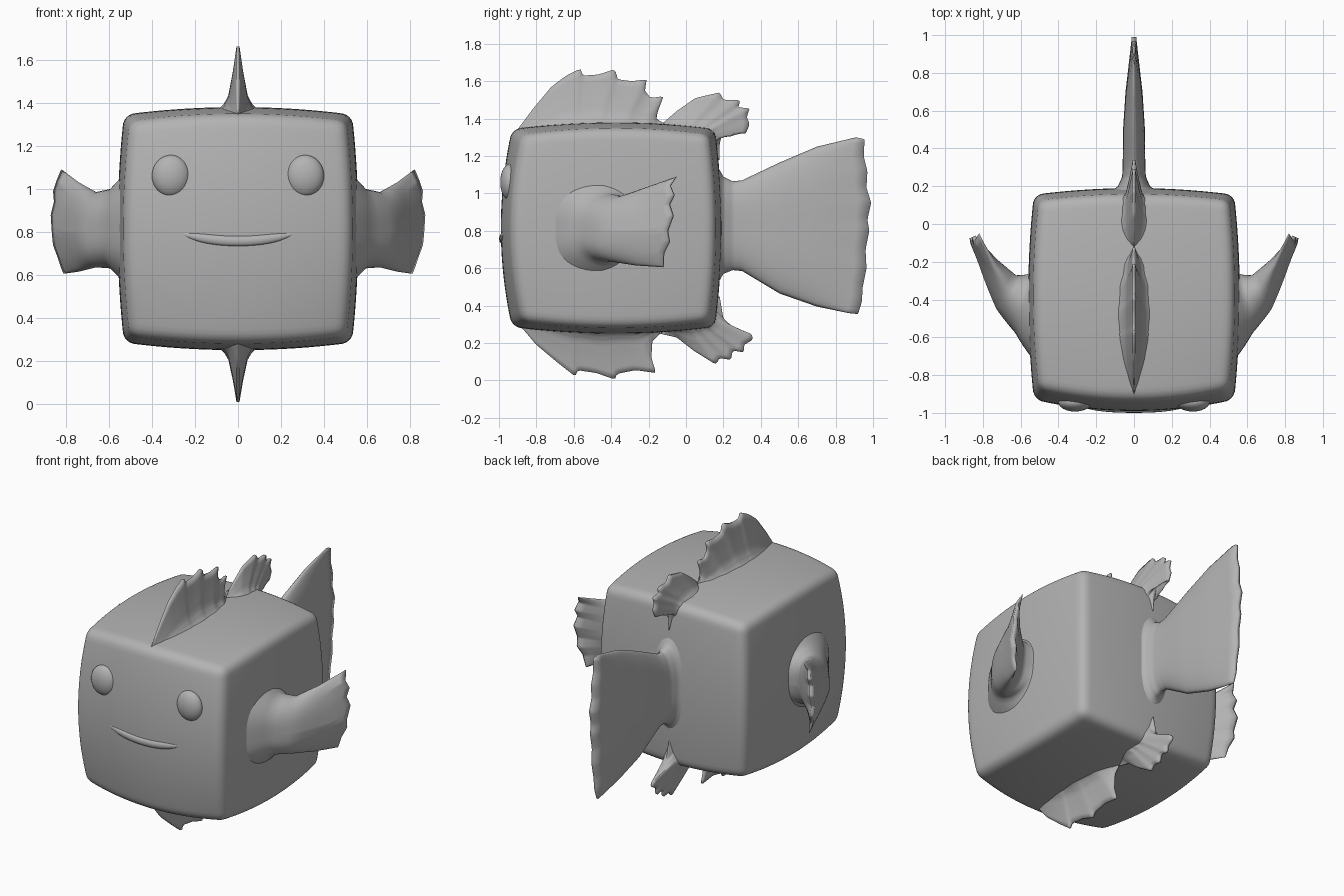
import bpy, bmesh, math
from mathutils import Vector as V

if "Cube" in bpy.data.objects:
    bpy.data.objects.remove(bpy.data.objects["Cube"])

grey = bpy.data.materials.new("plain grey")
grey.diffuse_color = (0.45, 0.45, 0.45, 1)
grey.use_nodes = True
grey.node_tree.nodes["Principled BSDF"].inputs["Base Color"].default_value = grey.diffuse_color


def finish(name, bm):
    bmesh.ops.recalc_face_normals(bm, faces=bm.faces)
    me = bpy.data.meshes.new(name)
    bm.to_mesh(me)
    bm.free()
    ob = bpy.data.objects.new(name, me)
    bpy.context.collection.objects.link(ob)
    me.materials.append(grey)
    for p in me.polygons:
        p.use_smooth = True
    return ob


# Body: bulging cube with rounded edges
def swell(p):
    """Map a point of the unit cube to the pillow-shaped body."""
    u, v, w = p
    bx = (2 - v * v - w * w) / 2
    by = (2 - u * u - w * w) / 2
    bz = (2 - u * u - v * v) / 2
    x = u * (0.50 + 0.06 * bx)
    y = -0.375 + v * (0.495 + (0.12 if v < 0 else 0.07) * by)
    z = 0.815 + w * (0.495 + 0.07 * bz)
    return V((x, y, z))


bm = bmesh.new()
bmesh.ops.create_cube(bm, size=2)
bmesh.ops.subdivide_edges(bm, edges=bm.edges, cuts=31, use_grid_fill=True)
for vert in bm.verts:
    p = V([math.sin(c * math.pi / 2) for c in vert.co])
    q = V([max(-0.91, min(0.91, c)) for c in p])
    vert.co = swell(q + (p - q).normalized() * 0.09)
finish("body", bm)


# Fins: lofted through rows of (polyline, half thickness, thickness direction)
def resample(pts, n):
    pts = [V(p) for p in pts]
    seg = [(b - a).length for a, b in zip(pts, pts[1:])]
    total, out, i, done = sum(seg), [], 0, 0
    for k in range(n + 1):
        d = total * k / n
        while i < len(seg) - 1 and d > done + seg[i]:
            done += seg[i]
            i += 1
        out.append(pts[i].lerp(pts[i + 1], min(1, (d - done) / seg[i])))
    return out


def fin(name, rows, sx=1, n=64, sub=4):
    rows = [(resample(p, n), h, V(d).normalized()) for p, h, d in rows]
    full = []
    for a, b in zip(rows, rows[1:]):
        for k in range(sub):
            t = k / sub
            full.append(([p.lerp(q, t) for p, q in zip(a[0], b[0])],
                         a[1] + (b[1] - a[1]) * t, a[2].lerp(b[2], t)))
    full.append(rows[-1])
    bm = bmesh.new()
    rings = []
    for pts, h, d in full:
        w = [h * (1 - abs(2 * i / n - 1) ** 3) ** 0.6 for i in range(n + 1)]
        side = [p + d * k for p, k in zip(pts, w)]
        side += [pts[i] - d * w[i] for i in range(n - 1, 0, -1)]
        rings.append([bm.verts.new((p.x * sx, p.y, p.z)) for p in side])
    m = 2 * n
    for a, b in zip(rings, rings[1:]):
        for i in range(m):
            j = (i + 1) % m
            bm.faces.new((a[i], a[j], b[j], b[i]))
    tip = rings[-1]
    for i in range(n):
        loop = [tip[i], tip[i + 1], tip[(m - i - 1) % m], tip[(m - i) % m]]
        bm.faces.new(list(dict.fromkeys(loop)))
    return finish(name, bm)


X = (1, 0, 0)


def flat_fin(name, base, tip):
    """Fin in the x = 0 plane between a base line and a ragged outline."""
    b = resample([(0, *p) for p in base], 64)
    t = resample([(0, *p) for p in tip], 64)
    mix = lambda k: [p.lerp(q, k) for p, q in zip(b, t)]
    fin(name, [(b, 0.10, X), (mix(0.12), 0.065, X), (mix(0.25), 0.045, X),
               (mix(0.6), 0.025, X), (t, 0.007, X)], sub=3)


flat_fin("front_top_fin", [(-0.89, 1.31), (-0.5, 1.36), (-0.12, 1.36)],
         [(-0.91, 1.33), (-0.82, 1.45), (-0.72, 1.57), (-0.64, 1.63), (-0.56, 1.67),
          (-0.555, 1.63), (-0.47, 1.635), (-0.38, 1.665), (-0.365, 1.61), (-0.29, 1.60),
          (-0.21, 1.61), (-0.22, 1.55), (-0.19, 1.51), (-0.12, 1.52), (-0.15, 1.44),
          (-0.16, 1.40), (-0.11, 1.37)])
flat_fin("rear_top_fin", [(-0.12, 1.36), (0.10, 1.32), (0.15, 1.18)],
         [(-0.12, 1.38), (-0.05, 1.44), (0.05, 1.51), (0.18, 1.54), (0.20, 1.50),
          (0.29, 1.50), (0.28, 1.46), (0.34, 1.455), (0.325, 1.41), (0.34, 1.37),
          (0.32, 1.32), (0.27, 1.35), (0.20, 1.33), (0.18, 1.27), (0.18, 1.18)])
flat_fin("front_belly_fin", [(-0.89, 0.33), (-0.5, 0.27), (-0.14, 0.27)],
         [(-0.91, 0.32), (-0.80, 0.19), (-0.68, 0.09), (-0.59, 0.02), (-0.58, 0.055),
          (-0.48, 0.04), (-0.38, 0.005), (-0.37, 0.035), (-0.27, 0.055), (-0.16, 0.04),
          (-0.185, 0.12), (-0.18, 0.21), (-0.14, 0.25)])
flat_fin("rear_belly_fin", [(-0.12, 0.27), (0.10, 0.32), (0.15, 0.45)],
         [(-0.14, 0.25), (-0.05, 0.23), (0.04, 0.16), (0.16, 0.085), (0.18, 0.12),
          (0.24, 0.11), (0.25, 0.16), (0.31, 0.15), (0.31, 0.19), (0.36, 0.22),
          (0.35, 0.25), (0.27, 0.27), (0.20, 0.33), (0.18, 0.45)])

# Tail: narrow root widening to a ragged end
tail = [(0.16, 1.16, 0.50, 0.14), (0.20, 1.09, 0.57, 0.085), (0.25, 1.065, 0.59, 0.063),
        (0.30, 1.07, 0.585, 0.06), (0.50, 1.165, 0.465, 0.058), (0.70, 1.25, 0.395, 0.045)]
end = [(0.91, 1.30), (0.955, 1.29), (0.95, 1.20), (0.97, 1.12), (0.965, 1.03), (0.99, 0.95),
       (0.97, 0.86), (0.98, 0.80), (0.96, 0.70), (0.965, 0.60), (0.945, 0.50),
       (0.94, 0.42), (0.92, 0.355), (0.87, 0.36)]
fin("tail_fin", [([(0, y, a), (0, y, b)], h, X) for y, a, b, h in tail]
    + [([(0, *p) for p in end], 0.012, X)])

# Side fins: flared root, swept back and outward
side_rows = [
    ([(0.52, -0.46, 1.08), (0.52, -0.46, 0.55)], 0.26, (0.05, -1, 0)),
    ([(0.59, -0.41, 1.00), (0.59, -0.43, 0.63)], 0.16, (0.25, -1, 0)),
    ([(0.66, -0.35, 0.985), (0.68, -0.36, 0.8), (0.66, -0.40, 0.635)], 0.10, (0.5, -0.86, 0)),
    ([(0.74, -0.22, 1.03), (0.78, -0.20, 0.8), (0.74, -0.27, 0.615)], 0.045, (0.86, -0.5, 0)),
    ([(0.82, -0.05, 1.09), (0.835, -0.085, 1.04), (0.85, -0.065, 0.99), (0.845, -0.09, 0.94),
      (0.86, -0.07, 0.88), (0.855, -0.10, 0.80), (0.85, -0.09, 0.74), (0.83, -0.12, 0.68),
      (0.81, -0.12, 0.605)], 0.012, (0.9, -0.43, 0))]
for side, sx in (("left", -1), ("right", 1)):
    fin(side + "_side_fin", side_rows, sx)

# Eyes: flattened balls on the face
for side, sx in (("left", -1), ("right", 1)):
    bm = bmesh.new()
    bmesh.ops.create_uvsphere(bm, u_segments=32, v_segments=20, radius=1)
    for vert in bm.verts:
        c = vert.co
        vert.co = (sx * 0.312 + c.x * 0.088, -0.943 + c.y * 0.05, 1.06 + c.z * 0.097)
    finish(side + "_eye", bm)

# Mouth: smiling lip following the face
bm = bmesh.new()
rings = []
for i in range(33):
    s = i / 16 - 1
    x, z = 0.265 * s, 0.757 + 0.035 * s * s
    y = swell((x / 0.53, -1, (z - 0.815) / 0.53)).y + 0.004
    r = 0.003 + 0.021 * (1 - s ** 4)
    rings.append([bm.verts.new((x, y + 0.6 * r * math.cos(k * math.pi / 5),
                                z + r * math.sin(k * math.pi / 5))) for k in range(10)])
for a, b in zip(rings, rings[1:]):
    for k in range(10):
        j = (k + 1) % 10
        bm.faces.new((a[k], a[j], b[j], b[k]))
bm.faces.new(rings[0])
bm.faces.new(rings[-1])
finish("mouth", bm)
